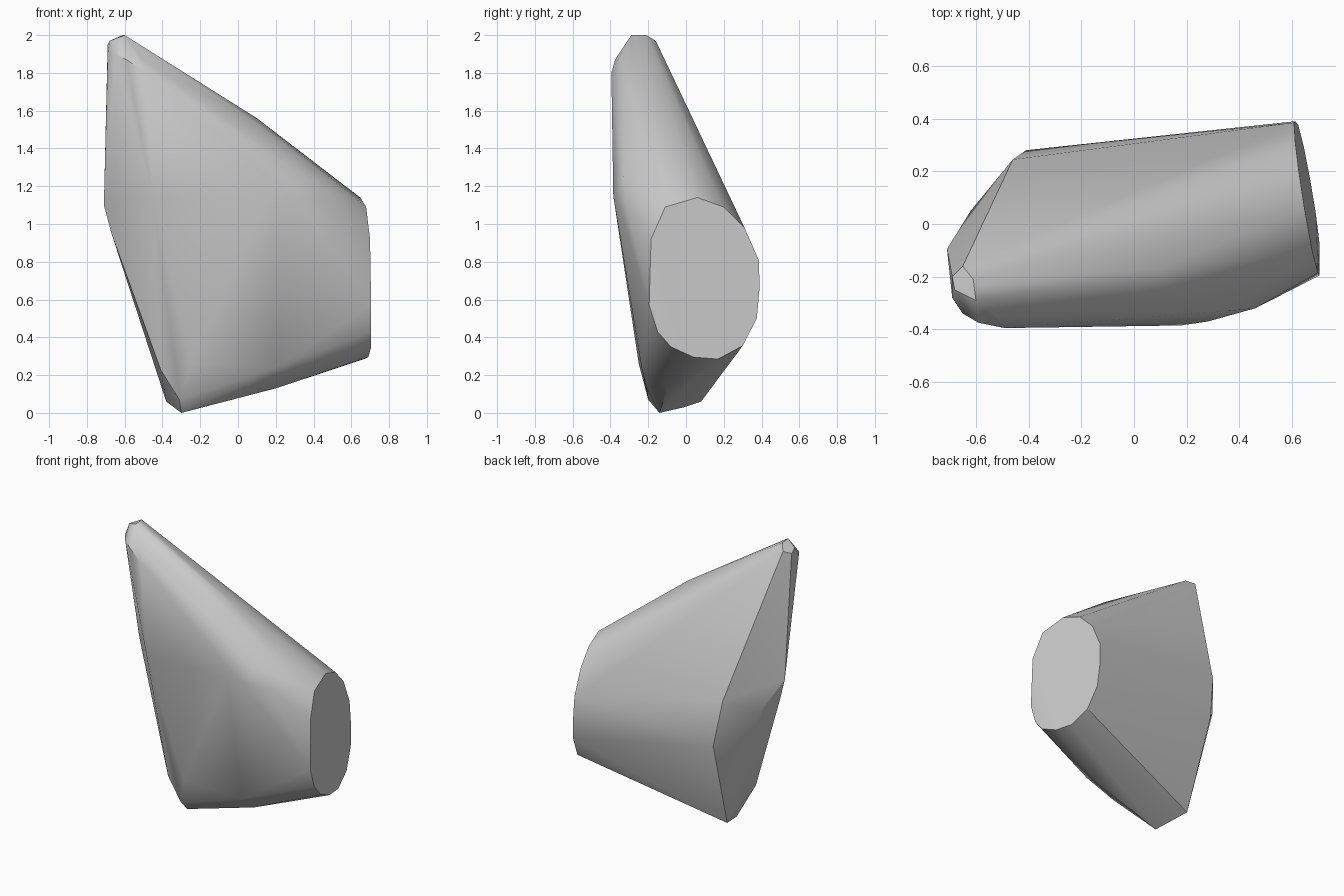
import bpy
import bmesh
from math import radians

# Remove the default cube
default_cube = bpy.data.objects.get("Cube")
if default_cube:
    bpy.data.objects.remove(default_cube, do_unlink=True)


def make_material(name, colour):
    material = bpy.data.materials.new(name)
    material.use_nodes = True
    material.diffuse_color = colour
    shader = material.node_tree.nodes["Principled BSDF"]
    shader.inputs["Base Color"].default_value = colour
    return material


def on_end_plane(y, z):
    """Place an outline point on the tilted plane closing the wide end."""
    x = 0.66 - 0.17 * (y - 0.1) - 0.047 * (z - 0.72)
    return (min(x, 0.705), y, z)


# Uneven oval closing the wide end
end_cap = [on_end_plane(y, z) for y, z in (
    (.06, 1.14), (.2, 1.09), (.31, .98), (.385, .81), (.39, .67),
    (.375, .5), (.3, .355), (.17, .285), (.04, .295), (-.08, .35),
    (-.15, .43), (-.195, .57), (-.185, .92), (-.11, 1.09),
)]

# Narrow peak, with a small facet on top and a chamfer to the front
peak = [
    (-.61, -.21, 2), (-.6, -.29, 2), (-.65, -.16, 1.97),
    (-.69, -.2, 1.95), (-.68, -.25, 1.97), (-.69, -.28, 1.9),
    (-.65, -.34, 1.9), (-.59, -.375, 1.87), (-.49, -.395, 1.8),
    (-.52, -.35, 1.88),
]

# Gently bowed ridge between the peak and the wide end
ridge = [(.1, -.17, 1.56), (.1, -.25, 1.53), (.1, -.31, 1.46)]

# Broad front face and its rounded shoulder
front_face = [
    (-.45, -.385, 1.15), (.18, -.385, 1.15), (.28, -.37, 1.15),
    (.36, -.33, 1.25), (.46, -.32, 1.13),
]

# Slanted narrow side
narrow_side = [
    (-.71, -.095, 1.1), (-.67, -.1, .95), (-.62, .05, .9),
    (-.46, .245, 1.01), (-.41, .28, .69), (-.41, -.2, .23),
]

# Small foot and the lower edges running out of it
foot = [
    (-.3, -.14, 0), (-.31, -.2, .07), (-.34, -.01, .03),
    (-.38, .08, .06), (-.25, -.25, .26), (0, -.21, .14),
    (.2, -.235, .24), (.2, -.1, .13),
]

# Wrap all the outlines in one convex shell
shell = bmesh.new()
for point in end_cap + peak + ridge + front_face + narrow_side + foot:
    shell.verts.new(point)
hull = bmesh.ops.convex_hull(shell, input=shell.verts[:])
unused = {g for g in hull["geom_interior"] + hull["geom_unused"]
          if isinstance(g, bmesh.types.BMVert)}
bmesh.ops.delete(shell, geom=list(unused), context="VERTS")
bmesh.ops.dissolve_limit(shell, angle_limit=radians(1),
                         verts=shell.verts[:], edges=shell.edges[:])
bmesh.ops.recalc_face_normals(shell, faces=shell.faces[:])

mesh = bpy.data.meshes.new("faceted_rock")
shell.to_mesh(mesh)
shell.free()
mesh.materials.append(make_material("plain grey", (0.6, 0.6, 0.6, 1)))
rock = bpy.data.objects.new("faceted_rock", mesh)
bpy.context.collection.objects.link(rock)

# Smooth rounded areas, keep the end facets crisp
bpy.ops.object.select_all(action="DESELECT")
rock.select_set(True)
bpy.context.view_layer.objects.active = rock
bpy.ops.object.shade_smooth_by_angle(angle=radians(30))
